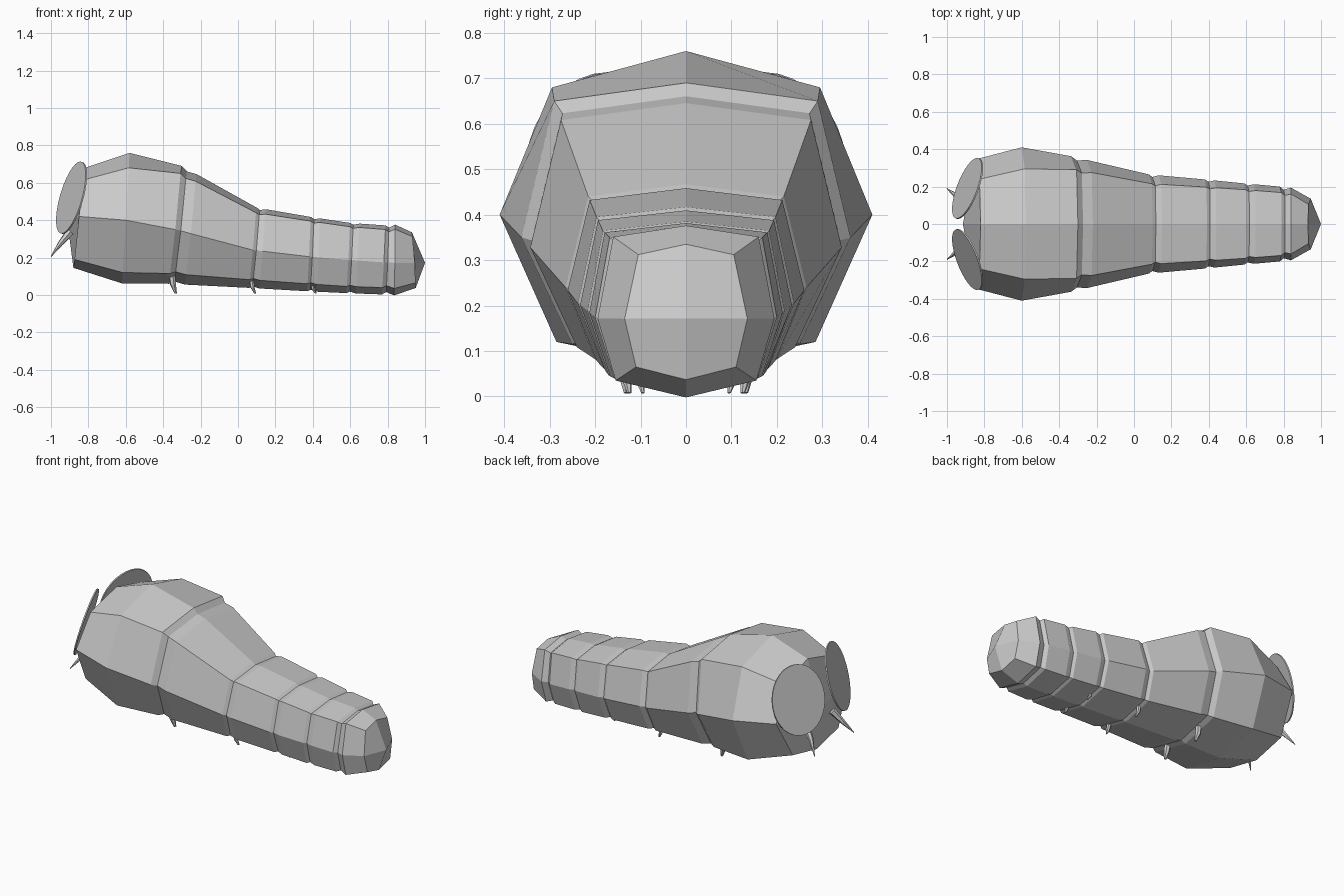
import bpy, bmesh, math
from mathutils import Vector

if "Cube" in bpy.data.objects:
    bpy.data.objects.remove(bpy.data.objects["Cube"])

grey = bpy.data.materials.new("light_grey")
grey.diffuse_color = (0.6, 0.6, 0.6, 1)
grey.use_nodes = True
grey.node_tree.nodes["Principled BSDF"].inputs["Base Color"].default_value = grey.diffuse_color


def finish(name, bm):
    bmesh.ops.recalc_face_normals(bm, faces=bm.faces[:])
    me = bpy.data.meshes.new(name)
    bm.to_mesh(me)
    bm.free()
    me.materials.append(grey)
    ob = bpy.data.objects.new(name, me)
    bpy.context.collection.objects.link(ob)


def bridge(bm, a, b):
    n = len(a)
    for i in range(n):
        j = (i + 1) % n
        bm.faces.new((a[i], a[j], b[j], b[i]))


# Main rings: x of top, side | half widths upper, side, lower | z top, upper, side, lower, bottom
RINGS = [
    (-0.82, -0.85, 0.24, 0.345, 0.22, 0.68, 0.615, 0.42, 0.19, 0.145),
    (-0.58, -0.60, 0.295, 0.41, 0.285, 0.76, 0.68, 0.40, 0.12, 0.062),
    (-0.30, -0.335, 0.29, 0.362, 0.25, 0.69, 0.65, 0.35, 0.115, 0.06),
    (0.10, 0.08, 0.215, 0.265, 0.20, 0.467, 0.44, 0.24, 0.082, 0.038),
    (0.39, 0.38, 0.197, 0.238, 0.18, 0.417, 0.395, 0.205, 0.06, 0.02),
    (0.60, 0.59, 0.183, 0.217, 0.17, 0.385, 0.365, 0.188, 0.046, 0.01),
    (0.79, 0.78, 0.168, 0.20, 0.158, 0.372, 0.35, 0.174, 0.04, 0.003),
    (0.93, 0.945, 0.105, 0.135, 0.11, 0.335, 0.312, 0.171, 0.065, 0.037),
]


def ring_points(row):
    xt, xs, wu, ws, wl, zt, zu, zs, zl, zb = row
    xb = min(2 * xs - xt, 0.95)
    half = [(xt * 0.8 + xs * 0.2, wu, zu), (xs, ws, zs), (xb * 0.8 + xs * 0.2, wl, zl)]
    return [Vector(p) for p in [(xt, 0, zt)] + half + [(xb, 0, zb)]
            + [(x, -y, z) for x, y, z in reversed(half)]]


def blend(a, b, length, scale):
    """Ring a short way from a towards b, shrunk around its middle."""
    t = length / (b[0].x - a[0].x)
    pts = [p.lerp(q, t) for p, q in zip(a, b)]
    mid = (pts[0].z + pts[4].z) / 2
    return [Vector((p.x, p.y * scale, mid + (p.z - mid) * scale)) for p in pts]


def body():
    main = [ring_points(r) for r in RINGS]
    rings = []
    for i, ring in enumerate(main):
        rings.append(ring)
        if 2 <= i <= 6:
            # Groove between two body segments, widest at the first one
            wide = 0.08 if i == 2 else 0.05
            nxt = main[i + 1]
            rings.append(blend(ring, nxt, wide * 0.35, 0.955))
            # The last segment bulges beyond the straight line to the tail
            rings.append(blend(ring, nxt, wide, 1.1 if i == 6 else 1.0))
    bm = bmesh.new()
    loops = [[bm.verts.new(p) for p in r] for r in rings]
    for a, b in zip(loops, loops[1:]):
        bridge(bm, a, b)
    # Blunt head and tail, each closed by four quads around a centre point
    for ring, tip in ((loops[0], (-0.915, 0, 0.41)), (loops[-1], (1.0, 0, 0.172))):
        c = bm.verts.new(tip)
        for i in range(0, 8, 2):
            bm.faces.new((ring[i], ring[i + 1], ring[(i + 2) % 8], c))
    finish("body", bm)


def spike(name, path, sides=6):
    """Tapered tube along (point, radius) pairs."""
    bm = bmesh.new()
    axis = Vector(path[-1][0]) - Vector(path[0][0])
    u = axis.orthogonal().normalized()
    v = axis.normalized().cross(u)
    angles = [2 * math.pi * k / sides for k in range(sides)]
    loops = [[bm.verts.new(Vector(p) + r * (math.cos(t) * u + math.sin(t) * v)) for t in angles]
             for p, r in path]
    for a, b in zip(loops, loops[1:]):
        bridge(bm, a, b)
    bm.faces.new(loops[0])
    bm.faces.new(loops[-1])
    finish(name, bm)


def eye(s, side):
    # Thin oval disc facing forward, outward and slightly up
    bm = bmesh.new()
    n = Vector((-1, 0.38 * s, 0.3)).normalized()
    up = (Vector((0, 0, 1)) - n * n.z).normalized()
    across = n.cross(up)
    c = Vector((-0.89, 0.19 * s, 0.52))
    angles = [2 * math.pi * k / 32 for k in range(32)]
    rims = []
    for d in (-0.004, 0.004):
        rims.append([bm.verts.new(c + n * d + across * 0.172 * math.cos(t) + up * 0.2 * math.sin(t))
                     for t in angles])
        bm.faces.new(rims[-1])
    bridge(bm, *rims)
    finish("eye_" + side, bm)


body()
# Leg pairs: x, half spacing, top height, thickness
LEGS = [(-0.355, 0.13, 0.125, 0.02), (0.07, 0.125, 0.09, 0.014), (0.395, 0.095, 0.07, 0.011)]
for s, side in ((1, "left"), (-1, "right")):
    eye(s, side)
    spike("mandible_" + side, [((-0.90, 0.125 * s, 0.335), 0.022),
                               ((-0.95, 0.15 * s, 0.275), 0.014),
                               ((-1.0, 0.19 * s, 0.205), 0.002)])
    for k, (x, y, z, r) in enumerate(LEGS):
        spike(f"leg_{k + 1}_{side}", [((x, y * s, z), r),
                                      ((x + 0.008, (y + 0.006) * s, z * 0.45), r * 0.8),
                                      ((x + 0.022, y * s, 0.008), r * 0.35)])
